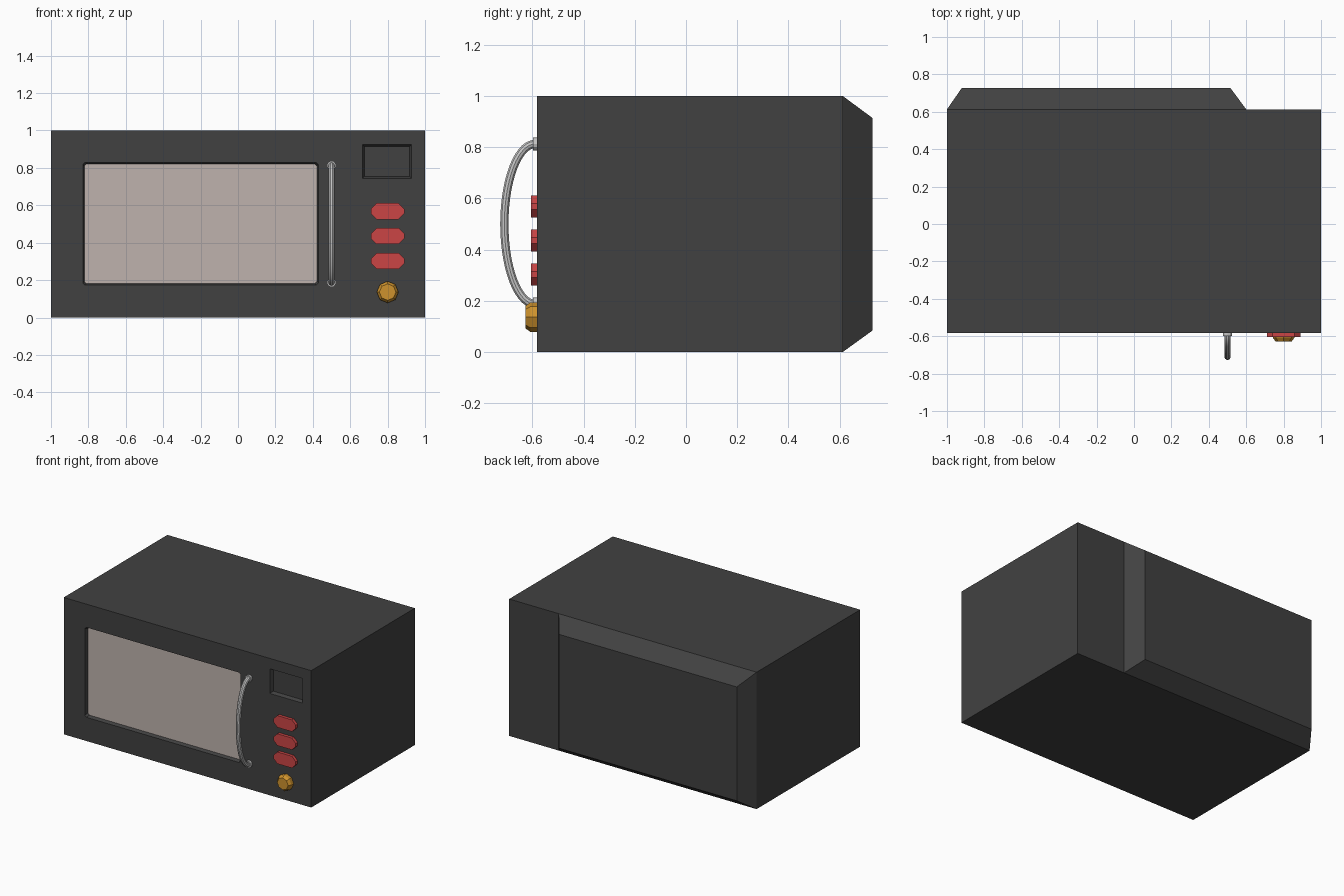
import bpy, bmesh, math

if "Cube" in bpy.data.objects:
    bpy.data.objects.remove(bpy.data.objects["Cube"])


def material(name, rgb):
    m = bpy.data.materials.new(name)
    m.diffuse_color = (*rgb, 1)
    m.use_nodes = True
    m.node_tree.nodes["Principled BSDF"].inputs["Base Color"].default_value = m.diffuse_color
    return m


DARK = material("dark_grey", (0.053, 0.053, 0.053))
GLASS = material("window_beige", (0.52, 0.45, 0.42))
RED = material("button_red", (0.60, 0.06, 0.06))
GOLD = material("knob_gold", (0.62, 0.29, 0.026))
METAL = material("handle_grey", (0.56, 0.56, 0.56))


def rect(x0, x1, z0, z1, c=0.0):
    """Rectangle in the xz plane, with optional chamfered corners."""
    if not c:
        return [(x0, z0), (x1, z0), (x1, z1), (x0, z1)]
    return [(x0 + c, z0), (x1 - c, z0), (x1, z0 + c), (x1, z1 - c),
            (x1 - c, z1), (x0 + c, z1), (x0, z1 - c), (x0, z0 + c)]


def ring(x, z, r, n):
    return [(x + r * math.cos(math.tau * i / n), z + r * math.sin(math.tau * i / n))
            for i in range(n)]


def loft(name, mat, *sections):
    """Closed solid through (y, outline) sections along the y axis."""
    bm = bmesh.new()
    loops = [[bm.verts.new((x, y, z)) for x, z in pts] for y, pts in sections]
    n = len(loops[0])
    for a, b in zip(loops, loops[1:]):
        for i in range(n):
            j = (i + 1) % n
            bm.faces.new((a[i], a[j], b[j], b[i]))
    bm.faces.new(loops[0])
    bm.faces.new(loops[-1])
    bmesh.ops.recalc_face_normals(bm, faces=bm.faces)
    mesh = bpy.data.meshes.new(name)
    bm.to_mesh(mesh)
    bm.free()
    mesh.materials.append(mat)
    ob = bpy.data.objects.new(name, mesh)
    bpy.context.collection.objects.link(ob)
    return ob


FRONT, BACK, REAR = -0.583, 0.613, 0.728

# Body and tapered rear housing
body = loft("body", DARK, (FRONT, rect(-1, 1, 0, 1)), (BACK, rect(-1, 1, 0, 1)))
loft("rear_housing", DARK, (BACK, rect(-1, 0.6, 0, 1)),
     (REAR, rect(-0.92, 0.515, 0.083, 0.915)))


# Window and display recesses cut into the front
def recess(name, x0, x1, z0, z1, c, depth):
    t = 0.01
    inner = rect(x0 + t, x1 - t, z0 + t, z1 - t, c)
    outer = rect(x0, x1, z0, z1, c)
    cutter = loft(name + "_cutter", DARK, (FRONT - 0.05, outer), (FRONT, outer),
                  (FRONT + depth, inner))
    cutter.hide_render = True
    cutter.hide_set(True)
    mod = body.modifiers.new(name, "BOOLEAN")
    mod.operation = "DIFFERENCE"
    mod.solver = "EXACT"
    mod.object = cutter


recess("window", -0.83, 0.43, 0.173, 0.83, 0.012, 0.03)
recess("display", 0.666, 0.928, 0.744, 0.924, 0, 0.025)

# Window pane on the recess floor
loft("window_pane", GLASS, (FRONT + 0.025, rect(-0.823, 0.423, 0.18, 0.823, 0.012)),
     (FRONT + 0.031, rect(-0.82, 0.42, 0.183, 0.82, 0.012)))

# Push buttons
for i in range(3):
    z = 0.568 - i * 0.133
    o = rect(0.71, 0.89, z - 0.043, z + 0.043, 0.031)
    loft(f"button_{i + 1}", RED, (FRONT, o), (-0.605, o))

# Octagonal dial with chamfered front
loft("dial", GOLD, (FRONT, ring(0.8, 0.136, 0.058, 8)),
     (-0.608, ring(0.8, 0.136, 0.058, 8)), (-0.627, ring(0.8, 0.136, 0.044, 8)))

# Curved handle and its mounts
curve = bpy.data.curves.new("handle", "CURVE")
curve.dimensions = "3D"
curve.bevel_depth = 0.017
curve.bevel_resolution = 3
spline = curve.splines.new("POLY")
spline.points.add(28)
for i, p in enumerate(spline.points):
    a = math.pi * (i / 28 - 0.5)
    p.co = (0.5, -0.59 - 0.12 * math.cos(a), 0.5 + 0.313 * math.sin(a), 1)
curve.materials.append(METAL)
handle = bpy.data.objects.new("handle", curve)
bpy.context.collection.objects.link(handle)
bpy.context.view_layer.objects.active = handle
handle.select_set(True)
bpy.ops.object.convert(target="MESH")
bpy.ops.object.shade_smooth_by_angle()
for name, z in (("lower", 0.187), ("upper", 0.813)):
    o = ring(0.5, z, 0.025, 12)
    loft(f"handle_mount_{name}", METAL, (FRONT, o), (-0.598, o))
